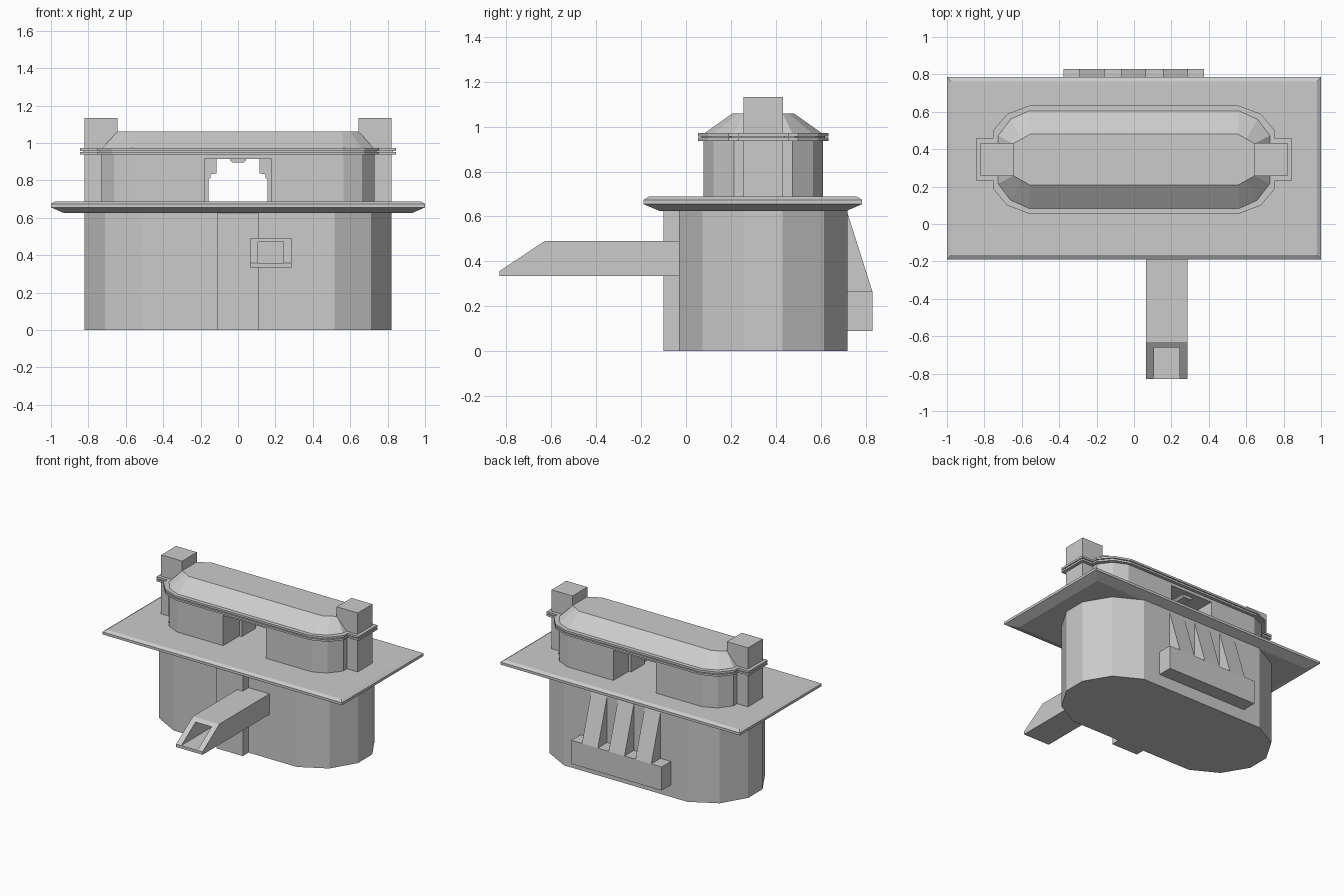
import bpy, bmesh

if "Cube" in bpy.data.objects:
    bpy.data.objects.remove(bpy.data.objects["Cube"])

YC = 0.344  # centre line of the building in depth


def make(name, verts, faces):
    me = bpy.data.meshes.new(name)
    me.from_pydata(verts, [], faces)
    bm = bmesh.new()
    bm.from_mesh(me)
    bmesh.ops.recalc_face_normals(bm, faces=bm.faces)
    bm.to_mesh(me)
    bm.free()
    ob = bpy.data.objects.new(name, me)
    bpy.context.collection.objects.link(ob)
    return ob


def loft(name, rings):
    """Skin equal-length closed rings and cap both ends."""
    n = len(rings[0])
    faces = [(k * n + i, k * n + (i + 1) % n, (k + 1) * n + (i + 1) % n, (k + 1) * n + i)
             for k in range(len(rings) - 1) for i in range(n)]
    last = (len(rings) - 1) * n
    faces += [tuple(range(n)), tuple(range(last, last + n))]
    return make(name, [v for r in rings for v in r], faces)


def box(name, x0, x1, y0, y1, z0, z1):
    return loft(name, [[(x0, y0, z), (x1, y0, z), (x1, y1, z), (x0, y1, z)] for z in (z0, z1)])


def along_x(name, pts, x0, x1):
    return loft(name, [[(x, y, z) for y, z in pts] for x in (x0, x1)])


def along_y(name, pts, y0, y1):
    return loft(name, [[(x, y, z) for x, z in pts] for y in (y0, y1)])


def outline(quarter, z):
    """Mirror a quarter outline (x, half depth) into a full ring at height z."""
    q, r = quarter, quarter[::-1]
    return ([(x, YC + d, z) for x, d in q] + [(x, YC - d, z) for x, d in r]
            + [(-x, YC - d, z) for x, d in q] + [(-x, YC + d, z) for x, d in r])


def cut(ob, cutter):
    cutter.hide_render = True
    cutter.hide_viewport = True
    cutter.display_type = 'WIRE'
    m = ob.modifiers.new("opening", 'BOOLEAN')
    m.object = cutter
    m.operation = 'DIFFERENCE'
    m.solver = 'EXACT'


# Faceted lower body and front rib
body = [(.515, .376), (.71, .27), (.82, .085)]
loft("lower_body", [outline(body, 0), outline(body, .63)])
box("front_rib", -.11, .11, -.10, 0, 0, .63)

# Wide bevelled deck
loft("deck", [[(sx * (1 - i), .298 + sy * (.487 - i), z)
               for sx, sy in ((-1, -1), (1, -1), (1, 1), (-1, 1))]
              for z, i in ((.625, .07), (.655, 0), (.674, 0), (.688, .022))])

# Upper cabin with the passage through it
cabin_q = [(.563, .266), (.662, .221), (.73, .131)]
cabin = loft("upper_cabin", [outline(cabin_q, .686), outline(cabin_q, .945)])
cut(cabin, box("passage_cutter", -.178, .178, -.5, 1.5, .5, .915))

# Stepped posts and keystone inside the passage
post = [(.19, .68), (.157, .68), (.157, .808), (.146, .812), (.146, .832),
        (.114, .838), (.114, .92), (.19, .92)]
for side, s in (("left", -1), ("right", 1)):
    along_y(side + "_passage_post", [(s * x, z) for x, z in post], .27, .43)
along_y("keystone", [(-.044, .92), (-.044, .91), (-.03, .895), (.03, .895), (.044, .91), (.044, .92)],
        .12, .57)

# Double cornice stepping around the end pillars
for name, off, z0, z1 in (("lower_cornice", .024, .937, .951),
                          ("cornice_groove", .010, .945, .962),
                          ("upper_cornice", .024, .957, .972)):
    q = [(.558, .266 + off), (.668 + off * .4, .221 + off), (.73 + off, .131 + off),
         (.73 + off, .088 + off), (.82 + off, .088 + off)]
    loft(name, [outline(q, z0), outline(q, z1)])

# Hipped roof
loft("roof", [outline(cabin_q, .968),
              outline([(.556, .136), (.60, .111), (.645, .086)], 1.06)])

# End pillars
for side, s in (("left", -1), ("right", 1)):
    box(side + "_pillar", s * .82 if s < 0 else .645, -.645 if s < 0 else .82,
        YC - .088, YC + .088, .686, 1.133)

# Hollow front chute with a sloped mouth
chute = along_x("chute", [(0, .335), (-.83, .335), (-.83, .357), (-.63, .49), (0, .49)], .065, .285)
cut(chute, box("chute_cutter", .108, .242, -1.2, -.12, .358, .47))

# Rear ledge box with three sloping braces
box("rear_box", -.378, .375, .70, .83, .09, .268)
for i in range(3):
    x = -.225 + i * .223
    along_x(f"rear_brace_{i + 1}", [(.70, .25), (.83, .25), (.83, .268), (.715, .63), (.70, .63)],
            x - .066, x + .066)
